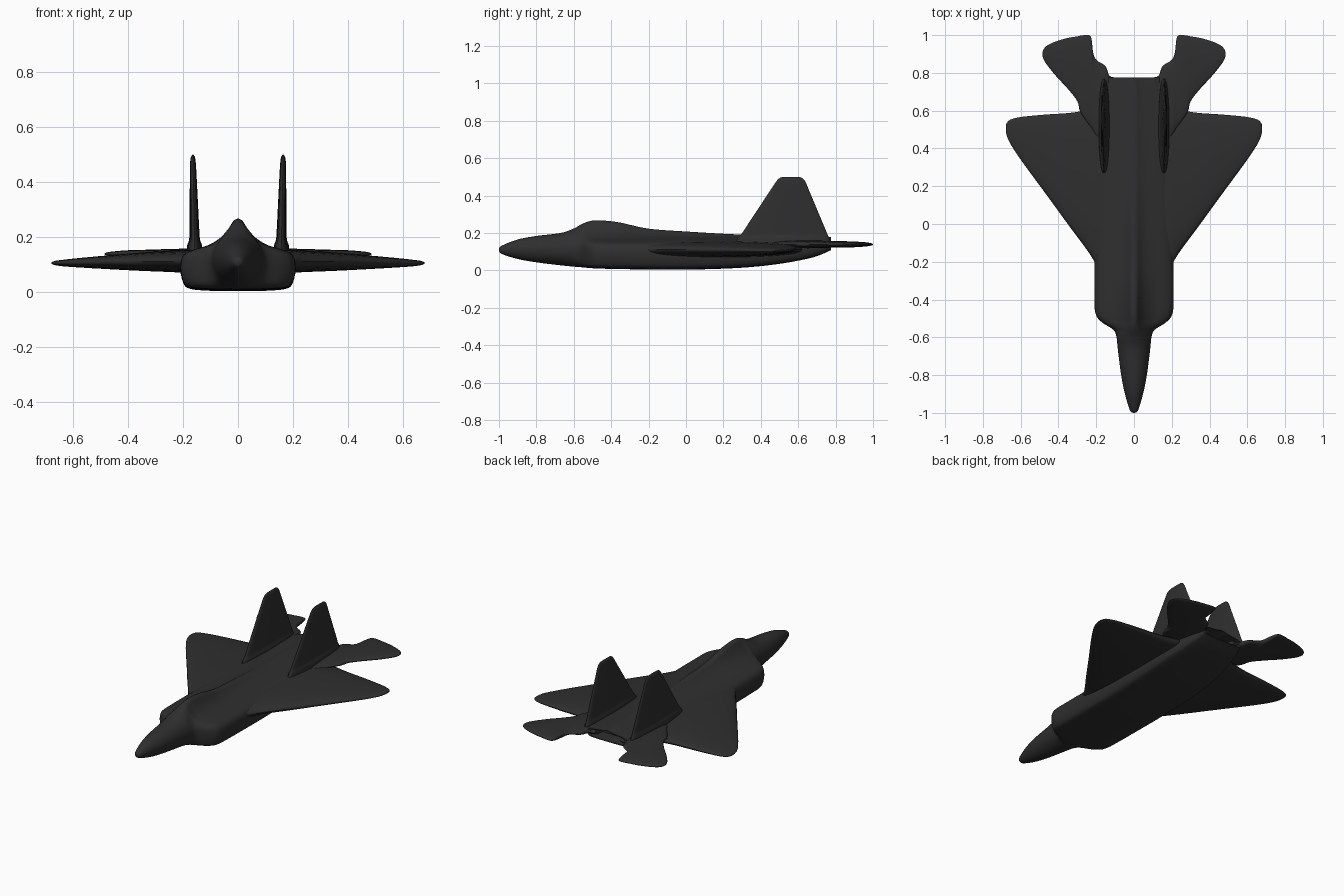
import bpy
import bmesh
from math import sin, cos, pi

old = bpy.data.objects.get("Cube")
if old:
    bpy.data.objects.remove(old, do_unlink=True)

GREY = 0.028
paint = bpy.data.materials.new("matte charcoal")
paint.use_nodes = True
paint.diffuse_color = (GREY, GREY, GREY, 1)
bsdf = paint.node_tree.nodes["Principled BSDF"]
bsdf.inputs["Base Color"].default_value = (GREY, GREY, GREY, 1)
bsdf.inputs["Roughness"].default_value = 0.7


def spline(points, steps):
    """Smooth curve through tuples of any length."""
    out = []
    last = len(points) - 1
    for i in range(last):
        p0, p1 = points[max(i - 1, 0)], points[i]
        p2, p3 = points[i + 1], points[min(i + 2, last)]
        for s in range(steps):
            t = s / steps
            out.append(tuple(
                b + t / 2 * (c - a + t * (2 * a - 5 * b + 4 * c - d
                                          + t * (3 * (b - c) + d - a)))
                for a, b, c, d in zip(p0, p1, p2, p3)))
    out.append(tuple(points[-1]))
    return out


def loft(name, rings, mirrored=False, angle=40):
    """Skin closed rings, cap both ends."""
    bm = bmesh.new()
    loops = [[bm.verts.new(p) for p in ring] for ring in rings]
    for a, b in zip(loops, loops[1:]):
        for i in range(len(a)):
            j = (i + 1) % len(a)
            bm.faces.new((a[i], a[j], b[j], b[i]))
    bm.faces.new(loops[0])
    bm.faces.new(loops[-1])
    bmesh.ops.recalc_face_normals(bm, faces=bm.faces)
    mesh = bpy.data.meshes.new(name)
    bm.to_mesh(mesh)
    bm.free()
    mesh.materials.append(paint)
    obj = bpy.data.objects.new(name, mesh)
    bpy.context.collection.objects.link(obj)
    if mirrored:
        obj.modifiers.new("Mirror", "MIRROR")
    bpy.ops.object.select_all(action="DESELECT")
    obj.select_set(True)
    bpy.context.view_layer.objects.active = obj
    bpy.ops.object.shade_smooth_by_angle(angle=angle * pi / 180)
    return obj


# Half section of the boxy hull: width share, height share below / above deck
LOWER = [(0, 0), (.5, .01), (.82, .05), (.94, .16), (1, .5), (.95, .8), (.76, .94)]
UPPER = [(.52, .06), (.3, .34), (.17, .64), (.08, .92), (0, 1)]
DECK = 0.165


def body_ring(y, w, bottom, top, boxy):
    box = [(f * w, bottom + g * (DECK - bottom)) for f, g in LOWER]
    box += [(f * w, DECK + g * (top - DECK)) for f, g in UPPER]
    mid, half = (top + bottom) / 2, (top - bottom) / 2
    count = len(box) - 1
    pts = []
    for i, (bx, bz) in enumerate(box):
        a = pi * i / count
        rx, rz = w * sin(a), mid - half * cos(a)
        pts.append((rx + (bx - rx) * boxy, rz + (bz - rz) * boxy))
    side = spline(pts, 3)
    ring = side + [(-x, z) for x, z in reversed(side[1:-1])]
    return [(x, y, z) for x, z in ring]


# Fuselage: y, half width, bottom, top, boxiness
stations = [
    (-1, .004, .107, .115, 0), (-.985, .022, .088, .132, 0),
    (-.9, .048, .061, .165, 0), (-.8, .068, .043, .184, 0),
    (-.67, .085, .027, .2, 0), (-.6, .094, .02, .224, .15),
    (-.56, .112, .017, .246, .5), (-.52, .172, .013, .262, .9),
    (-.47, .205, .01, .268, 1), (-.36, .21, .007, .257, 1),
    (-.2, .21, .005, .223, 1), (0, .21, .004, .208, 1),
    (.28, .21, .013, .192, 1), (.5, .2, .035, .187, 1),
    (.68, .17, .07, .183, 1), (.775, .14, .108, .178, 1),
]
rings = [body_ring(*s) for s in spline(stations, 5)]
# Recessed exhaust opening at the tail
end = rings[-1]
for depth, scale in ((0, .86), (.08, .78)):
    rings.append([(x * scale, y - depth, .143 + (z - .143) * scale) for x, y, z in end])
loft("fuselage", rings)


def foil(lead, trail, thick, segments=32):
    """Rounded section as (chord, offset) pairs."""
    mid, half = (lead + trail) / 2, (trail - lead) / 2
    out = []
    for i in range(segments):
        a = 2 * pi * i / segments
        s = sin(a)
        out.append((mid - half * cos(a), thick * (abs(s) ** .8) * (1 if s > 0 else -1)))
    return out


def flat_surface(name, ribs):
    """Ribs: x, leading y, trailing y, height, half thickness."""
    loft(name, [[(x, c, z + o) for c, o in foil(a, b, t)]
                for x, a, b, z, t in spline(ribs, 4)], True)


# Main wings
flat_surface("wings", [
    (.1, -.34, .63, .112, .044), (.19, -.23, .62, .112, .042),
    (.24, -.15, .605, .112, .039), (.34, -.015, .588, .111, .034),
    (.46, .15, .58, .109, .026), (.58, .313, .569, .107, .017),
    (.635, .393, .559, .106, .012), (.665, .445, .546, .106, .008),
    (.678, .485, .525, .106, .003)])

# Horizontal tail with its blended root
flat_surface("tailplanes", [
    (.09, .36, .775, .137, .026), (.13, .4, .785, .138, .025),
    (.15, .42, .835, .139, .022), (.195, .46, .865, .139, .02),
    (.215, .49, .9, .139, .019), (.226, .51, .985, .139, .018),
    (.245, .535, 1, .139, .018), (.285, .595, .997, .139, .017),
    (.3, .65, .993, .139, .016), (.35, .715, .985, .139, .015),
    (.41, .78, .968, .139, .013), (.455, .835, .948, .139, .009),
    (.475, .865, .93, .139, .006), (.485, .89, .91, .139, .002)])

# Vertical fins: height, leading y, trailing y, x, half thickness
fins = [
    (.13, .26, .775, .158, .03), (.17, .275, .766, .158, .027),
    (.19, .293, .757, .158, .02), (.23, .32, .741, .159, .018),
    (.33, .386, .699, .161, .015), (.43, .452, .657, .163, .012),
    (.475, .482, .638, .164, .01), (.492, .498, .624, .164, .007),
    (.5, .515, .608, .164, .002)]
loft("tail_fins", [[(x + o, c, z) for c, o in foil(a, b, t)]
                   for z, a, b, x, t in spline(fins, 3)], True)
